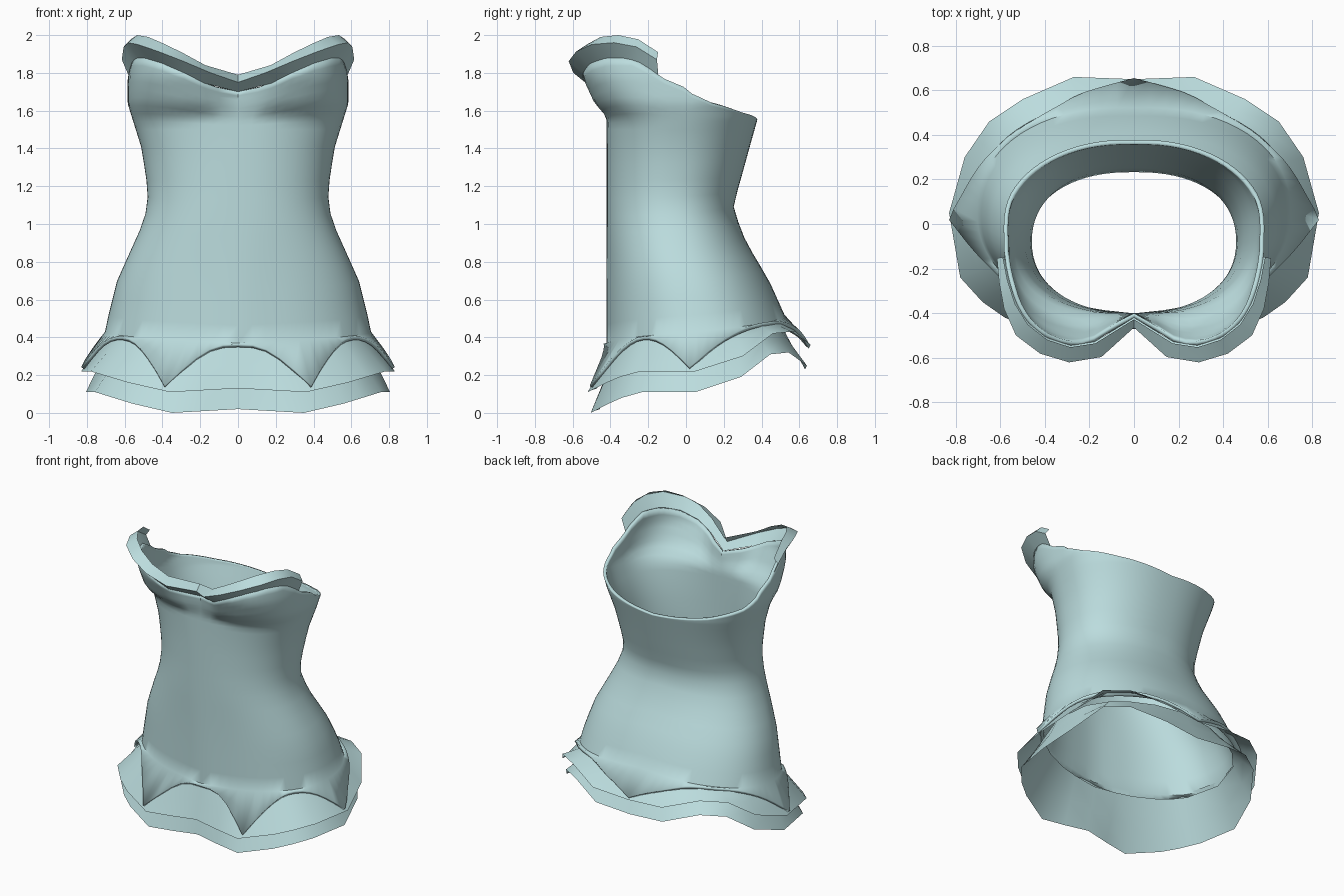
import bpy
from math import sin, cos, radians, degrees, atan2, exp, copysign
from mathutils import Vector

cube = bpy.data.objects.get("Cube")
if cube:
    bpy.data.objects.remove(cube, do_unlink=True)

cloth = bpy.data.materials.new("pale_teal_cloth")
cloth.use_nodes = True
COLOUR = (0.50, 0.72, 0.73, 1)
cloth.diffuse_color = COLOUR
cloth.node_tree.nodes["Principled BSDF"].inputs["Base Color"].default_value = COLOUR


def interp(keys, t):
    """Linear lookup of a tuple of values in a sorted key list."""
    if t <= keys[0][0]:
        return keys[0][1:]
    for a, b in zip(keys, keys[1:]):
        if t <= b[0]:
            f = (t - a[0]) / (b[0] - a[0])
            return tuple(p + (q - p) * f for p, q in zip(a[1:], b[1:]))
    return keys[-1][1:]


def sheet(name, rows, closed, angle):
    """Skin a grid of points, rows running upward."""
    n = len(rows[0])
    verts = [p for row in rows for p in row]
    faces = []
    for r in range(len(rows) - 1):
        for c in range(n if closed else n - 1):
            d = (c + 1) % n
            faces.append((r * n + c, r * n + d, (r + 1) * n + d, (r + 1) * n + c))
    mesh = bpy.data.meshes.new(name)
    mesh.from_pydata(verts, [], faces)
    mesh.materials.append(cloth)
    obj = bpy.data.objects.new(name, mesh)
    bpy.context.collection.objects.link(obj)
    bpy.ops.object.select_all(action="DESELECT")
    obj.select_set(True)
    bpy.context.view_layer.objects.active = obj
    bpy.ops.object.shade_smooth_by_angle(angle=radians(angle))
    return obj


# Body sections: height, half width, front y, back y, squareness of the front
SECTIONS = [
    (0.35, 0.72, -0.41, 0.56, 2.2), (0.5, 0.69, -0.41, 0.53, 2.2),
    (0.7, 0.64, -0.41, 0.44, 2.2), (0.9, 0.55, -0.415, 0.32, 2.2),
    (1.0, 0.505, -0.42, 0.28, 2.2), (1.1, 0.477, -0.42, 0.25, 2.2),
    (1.2, 0.48, -0.42, 0.28, 2.2), (1.4, 0.51, -0.42, 0.335, 2.3),
    (1.56, 0.56, -0.425, 0.38, 2.4), (1.64, 0.585, -0.5, 0.39, 2.7),
    (1.78, 0.585, -0.565, 0.4, 3), (1.9, 0.57, -0.585, 0.4, 3)]

# Neckline height by angle from the front centre
NECKLINE = [(0, 1.70), (10, 1.745), (20, 1.80), (35, 1.85), (53, 1.88), (70, 1.88),
            (79, 1.83), (88, 1.74), (95, 1.69), (110, 1.64), (140, 1.59), (180, 1.55)]

# Half of the upper ruffle's outer edge, front to back
EDGE = [(0, -0.47, 0.13), (0.18, -0.5, 0.12), (0.36, -0.52, 0.11), (0.58, -0.42, 0.16),
        (0.68, -0.35, 0.19), (0.78, -0.24, 0.22), (0.83, 0.05, 0.22), (0.76, 0.3, 0.3),
        (0.65, 0.46, 0.42), (0.5, 0.56, 0.43), (0.27, 0.66, 0.36), (0, 0.65, 0.34)]
EDGE_KEYS = [(degrees(atan2(x / 0.83, (0.07 - y) / 0.58)), x, y, z) for x, y, z in EDGE]


def body_point(phi, z):
    w, yf, yb, n = interp(SECTIONS, z)
    s, c = sin(radians(phi)), cos(radians(phi))
    mid = (yb - 0.42) / 2
    if c < 0:
        n = 2.2
    x = w * copysign(abs(s) ** (2 / n), s)
    if c > 0:
        y = mid - (mid - yf) * c ** (2 / n)
        y += (-0.42 - yf) * exp(-(x / 0.12) ** 2)   # hollow between the cups
    else:
        y = mid + (yb - mid) * abs(c) ** (2 / n)
    return Vector((x, y, z))


def neck_z(phi):
    return interp(NECKLINE, abs(phi))[0]


def seam_z(phi):
    return interp([(0, 0.37), (90, 0.43), (180, 0.52)], abs(phi))[0]


def edge_point(phi):
    x, y, z = interp(EDGE_KEYS, abs(phi))
    return Vector((copysign(x, phi), y, z))


def hem_drop(phi):
    """How far the pointed hem reaches down over the ruffle."""
    tips = [-25, 25, 85, 180]
    a = abs(phi)
    for lo, hi in zip(tips, tips[1:]):
        if a <= hi:
            u = min(a - lo, hi - a) / ((hi - lo) / 2)
            return 0.05 + 0.88 * (1 - u) ** 2
    return 0.05


# Bodice with pointed hem
angles = [-180 + 5 * i for i in range(72)]
hem = []
for phi in angles:
    seam = body_point(phi, seam_z(phi))
    p = seam.lerp(edge_point(phi), hem_drop(phi))
    out = Vector((p.x, p.y, 0)).normalized()
    hem.append(p + out * 0.014 + Vector((0, 0, 0.008)))
rows = [hem]
for i in range(13):
    rows.append([body_point(a, seam_z(a) + (1.5 - seam_z(a)) * i / 12) for a in angles])
for i in range(1, 10):
    rows.append([body_point(a, 1.5 + (neck_z(a) - 1.5) * i / 9) for a in angles])
bodice = sheet("bodice", rows, True, 50)
shell = bodice.modifiers.new("cloth_thickness", "SOLIDIFY")
shell.thickness = 0.02
shell.offset = -1

# Two skirt ruffles, one under the other
around = [-k[0] for k in EDGE_KEYS[:0:-1]] + [k[0] for k in EDGE_KEYS[:-1]]
for name, scale, drop in (("upper_ruffle", 1.0, 0.0), ("lower_ruffle", 0.97, 0.11)):
    bottom, top = [], []
    for phi in around:
        e = edge_point(phi)
        t = body_point(phi, seam_z(phi))
        k = scale - 0.015
        bottom.append(Vector((e.x * scale, e.y * scale, e.z - drop)))
        top.append(Vector((t.x * k, t.y * k, t.z - drop * 0.4)))
    middle = [b.lerp(t, 0.5) for b, t in zip(bottom, top)]
    sheet(name, [bottom, middle, top], True, 35)

# Folded neckline trim: flares out from the rim, then turns back up
half = [10, 20, 33, 48, 62, 74, 83]
span = [-a for a in reversed(half)] + [0] + half
rim = [body_point(a, neck_z(a)) for a in span]
fold, crest = [], []
for i, p in enumerate(rim):
    t = rim[min(i + 1, len(rim) - 1)] - rim[max(i - 1, 0)]
    out = Vector((t.y, -t.x, 0)).normalized()
    rise = min(1, abs(span[i]) / 50)
    flare = interp([(0, 0.045), (10, 0.075), (48, 0.08), (83, 0.035)], abs(span[i]))[0]
    fold.append(p + out * flare + Vector((0, 0, 0.05 + 0.03 * rise)))
    crest.append(p + out * 0.008 + Vector((0, 0, 0.09 + 0.03 * rise)))
sheet("neckline_trim", [rim, fold, crest], False, 30)
